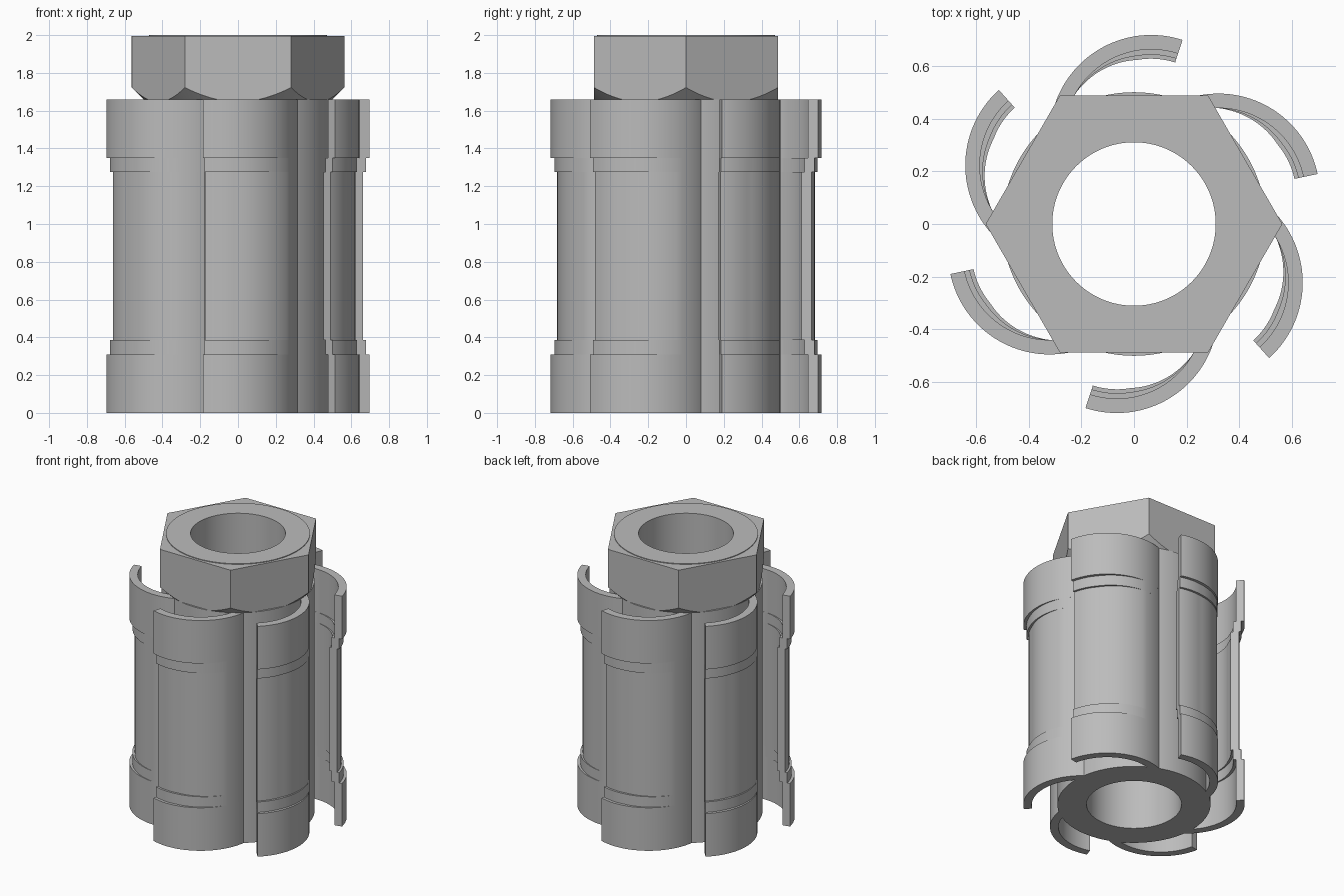
import bpy, bmesh, math
from mathutils import Vector

cube = bpy.data.objects.get("Cube")
if cube:
    bpy.data.objects.remove(cube, do_unlink=True)

steel = bpy.data.materials.new("grey_steel")
steel.use_nodes = True
steel.diffuse_color = (0.5, 0.5, 0.5, 1)
steel.node_tree.nodes["Principled BSDF"].inputs["Base Color"].default_value = (0.5, 0.5, 0.5, 1)

BORE, CORE, BODY_TOP, NUT_TOP = 0.31, 0.5, 1.66, 1.995


def make(name, bm):
    bmesh.ops.recalc_face_normals(bm, faces=bm.faces)
    mesh = bpy.data.meshes.new(name)
    bm.to_mesh(mesh)
    bm.free()
    mesh.materials.append(steel)
    obj = bpy.data.objects.new(name, mesh)
    bpy.context.collection.objects.link(obj)
    return obj


def smooth(obj):
    bpy.ops.object.select_all(action='DESELECT')
    obj.select_set(True)
    bpy.context.view_layer.objects.active = obj
    bpy.ops.object.shade_smooth_by_angle(angle=math.radians(25))


def sweep(bm, sections, closed):
    """Skin a row of cross-section loops, capping the ends when open."""
    rows = [[bm.verts.new(p) for p in s] for s in sections]
    n = len(rows[0])
    for i in range(len(rows) if closed else len(rows) - 1):
        a, b = rows[i], rows[(i + 1) % len(rows)]
        for j in range(n):
            k = (j + 1) % n
            bm.faces.new((a[j], a[k], b[k], b[j]))
    if not closed:
        bm.faces.new(rows[0])
        bm.faces.new(rows[-1])


def lathe(name, profile, steps=96):
    bm = bmesh.new()
    turns = [2 * math.pi * i / steps for i in range(steps)]
    sweep(bm, [[(r * math.cos(t), r * math.sin(t), z) for r, z in profile] for t in turns], True)
    return make(name, bm)


# Central tube
smooth(lathe("core_tube", [(BORE, 0), (CORE, 0), (CORE, BODY_TOP), (BORE, BODY_TOP)]))

# Hexagonal nut: prism trimmed by a bored, chamfered blank
bm = bmesh.new()
hexagon = [(0.5625 * math.cos(i * math.pi / 3), 0.5625 * math.sin(i * math.pi / 3)) for i in range(6)]
sweep(bm, [[(x, y, z) for x, y in hexagon] for z in (1.5, NUT_TOP)], False)
nut = make("hex_nut", bm)
blank = lathe("nut_blank", [(BORE, BODY_TOP), (CORE, BODY_TOP), (0.7, 1.86), (0.7, 2.2), (BORE, 2.2)])
blank.hide_render = True
trim = nut.modifiers.new("trim", 'BOOLEAN')
trim.operation, trim.solver, trim.object = 'INTERSECT', 'EXACT', blank
bpy.context.view_layer.objects.active = nut
bpy.ops.object.modifier_apply(modifier="trim")
bpy.data.objects.remove(blank, do_unlink=True)
smooth(nut)

# Thin raised face on the nut
smooth(lathe("nut_face", [(BORE, NUT_TOP), (0.47, NUT_TOP), (0.47, 2), (BORE, 2)]))

# Curved arms: stepped shell whose recess fades out towards the root
CENTRE, RADIUS, WALL = Vector((0.065, 0.332)), 0.385, 0.055
LEVELS = [(0, 0), (0.31, 0), (0.31, 0.57), (0.385, 0.57), (0.385, 1), (1.275, 1),
          (1.275, 0.57), (1.35, 0.57), (1.35, 0), (BODY_TOP, 0)]


def arm_section(angle):
    depth = 0.035 * max(0.01, min(1, (150 - angle) / 50))
    d = Vector((math.cos(math.radians(angle)), math.sin(math.radians(angle))))
    outer = [(CENTRE + d * (RADIUS - depth * s), z) for z, s in LEVELS]
    inner = [(CENTRE + d * (RADIUS - WALL - depth * s), z) for z, s in reversed(LEVELS)]
    return [(p.x, p.y, z) for p, z in outer + inner]


for i in range(6):
    bm = bmesh.new()
    sweep(bm, [arm_section(72 + 2.5 * k) for k in range(41)], False)
    arm = make(f"curved_arm_{i + 1}", bm)
    arm.rotation_euler.z = i * math.pi / 3
    smooth(arm)
